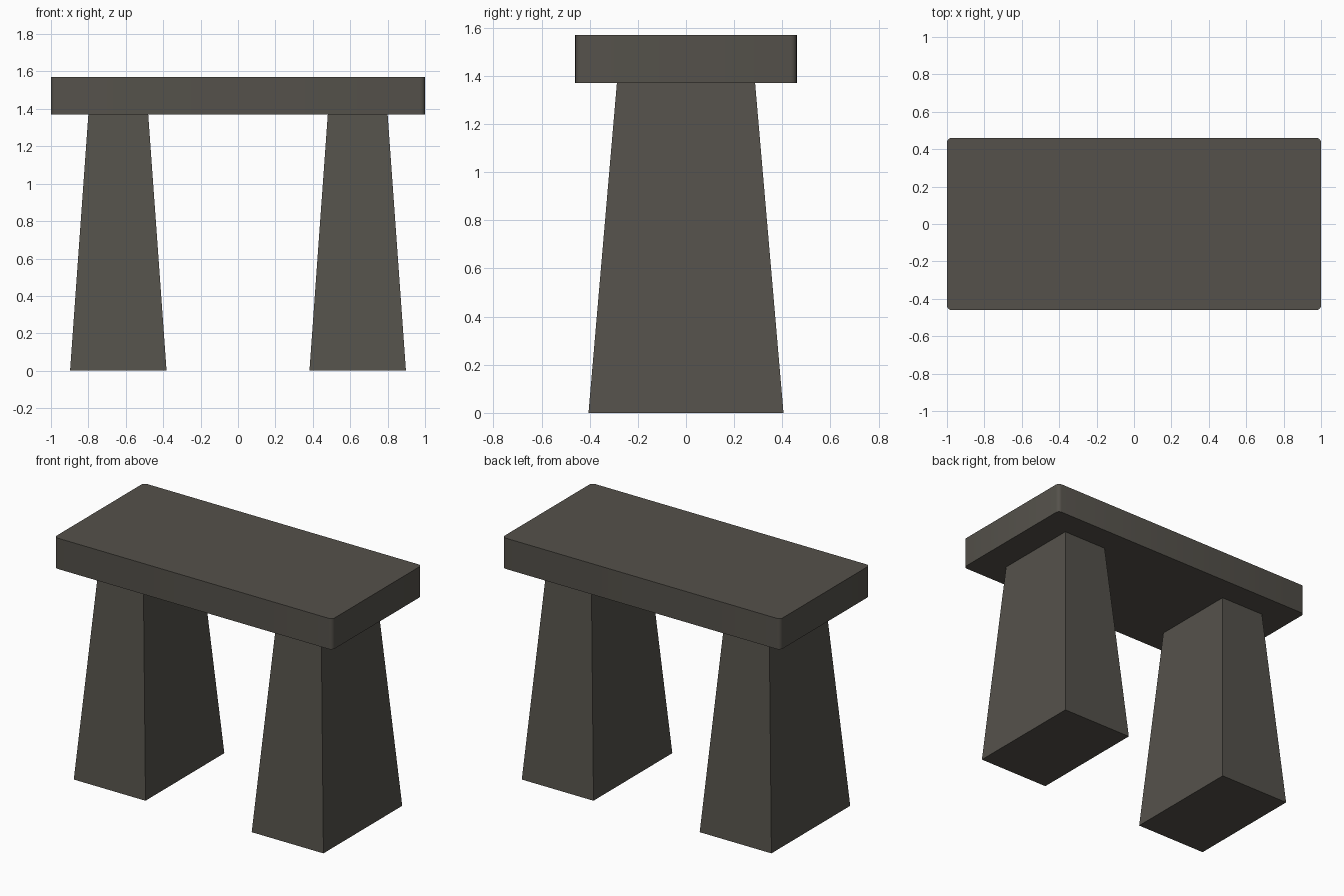
import bpy
import bmesh

default = bpy.data.objects.get("Cube")
if default:
    bpy.data.objects.remove(default, do_unlink=True)

# Dark stone colour
stone = bpy.data.materials.new("dark_stone")
stone.use_nodes = True
colour = (0.09, 0.083, 0.07, 1)
stone.diffuse_color = colour
stone.node_tree.nodes["Principled BSDF"].inputs["Base Color"].default_value = colour


def block(name, centre_x, z0, z1, bottom, top, corner=0.0):
    """Upright block with (half x, half y) sizes at bottom and top."""
    bm = bmesh.new()
    bmesh.ops.create_cube(bm, size=2)
    upright = [e for e in bm.edges if abs(e.verts[0].co.z - e.verts[1].co.z) > 1]
    for v in bm.verts:
        upper = v.co.z > 0
        half = top if upper else bottom
        v.co.x = centre_x + v.co.x * half[0]
        v.co.y *= half[1]
        v.co.z = z1 if upper else z0
    if corner:
        bmesh.ops.bevel(bm, geom=upright, offset=corner, segments=4,
                        profile=0.5, affect='EDGES')
    mesh = bpy.data.meshes.new(name)
    bm.to_mesh(mesh)
    bm.free()
    mesh.materials.append(stone)
    obj = bpy.data.objects.new(name, mesh)
    bpy.context.collection.objects.link(obj)
    return obj


# Tapered pillars
for side, sign in (("left", 1), ("right", -1)):
    block(side + "_pillar", sign * 0.64, 0, 1.37, (0.258, 0.405), (0.16, 0.287))

# Top slab with rounded upright corners
slab = block("top_slab", 0, 1.37, 1.57, (1, 0.46), (1, 0.46), corner=0.025)
bpy.ops.object.select_all(action='DESELECT')
slab.select_set(True)
bpy.context.view_layer.objects.active = slab
bpy.ops.object.shade_smooth_by_angle(angle=0.6)
